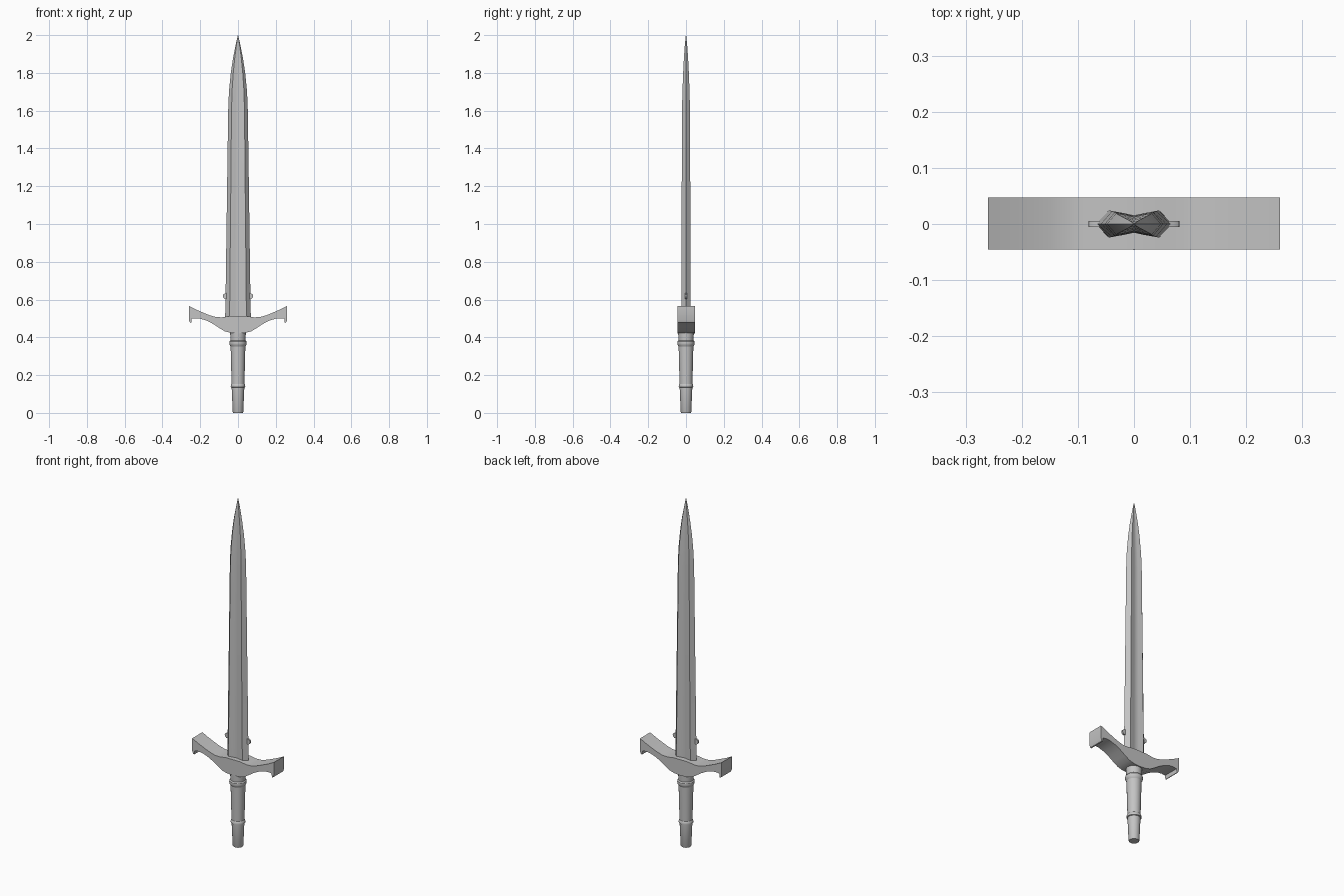
import bpy, bmesh, math

if "Cube" in bpy.data.objects:
    bpy.data.objects.remove(bpy.data.objects["Cube"])

steel = bpy.data.materials.new("grey steel")
steel.diffuse_color = (0.55, 0.55, 0.55, 1)
steel.use_nodes = True
steel.node_tree.nodes["Principled BSDF"].inputs["Base Color"].default_value = steel.diffuse_color


def finish(name, bm, angle=30):
    bmesh.ops.recalc_face_normals(bm, faces=bm.faces)
    mesh = bpy.data.meshes.new(name)
    bm.to_mesh(mesh)
    bm.free()
    mesh.materials.append(steel)
    ob = bpy.data.objects.new(name, mesh)
    bpy.context.collection.objects.link(ob)
    bpy.ops.object.select_all(action='DESELECT')
    ob.select_set(True)
    bpy.context.view_layer.objects.active = ob
    bpy.ops.object.shade_smooth_by_angle(angle=math.radians(angle))
    return ob


def loft(bm, rings):
    """Skin a stack of equal point rings and cap both ends."""
    vs = [[bm.verts.new(p) for p in ring] for ring in rings]
    n = len(vs[0])
    for a, b in zip(vs, vs[1:]):
        for i in range(n):
            j = (i + 1) % n
            bm.faces.new((a[i], a[j], b[j], b[i]))
    bm.faces.new(vs[0][::-1])
    bm.faces.new(vs[-1])


def extrude_xz(bm, pts, y0, y1):
    loft(bm, [[(x, y, z) for x, z in pts] for y in (y0, y1)])


# Blade: bevelled edges with a shallow central fuller, (z, half width, half thickness)
stations = [(0.46, 0.069, 0.024), (0.60, 0.066, 0.024), (1.10, 0.059, 0.023),
            (1.60, 0.052, 0.021), (1.70, 0.048, 0.019), (1.80, 0.038, 0.015),
            (1.88, 0.026, 0.011), (1.95, 0.012, 0.006), (2.0, 0.0008, 0.0008)]
section = [(-1, 0), (-0.66, -1), (-0.25, -0.8), (0, -0.65), (0.25, -0.8), (0.66, -1),
           (1, 0), (0.66, 1), (0.25, 0.8), (0, 0.65), (-0.25, 0.8), (-0.66, 1)]
bm = bmesh.new()
loft(bm, [[(u * w, v * t, z) for u, v in section] for z, w, t in stations])
finish("blade", bm)

# Small lugs on the blade edges above the guard
for side, name in ((-1, "left_lug"), (1, "right_lug")):
    bm = bmesh.new()
    outline = [(0.05, 0.602), (0.072, 0.604), (0.079, 0.611), (0.081, 0.619),
               (0.078, 0.627), (0.071, 0.632), (0.05, 0.636)]
    extrude_xz(bm, [(side * x, z) for x, z in outline], -0.005, 0.005)
    finish(name, bm)

# Crossguard: curved profile with hooked ends
top = [(0.0, 0.512), (0.045, 0.512), (0.085, 0.506), (0.115, 0.507), (0.15, 0.517),
       (0.18, 0.529), (0.22, 0.546), (0.26, 0.566)]
bottom = [(0.26, 0.492), (0.254, 0.478), (0.248, 0.476), (0.245, 0.498), (0.225, 0.501),
          (0.20, 0.499), (0.165, 0.488), (0.13, 0.470), (0.10, 0.450),
          (0.07, 0.432), (0.04, 0.424), (0.0, 0.421)]
half = top + bottom
outline = half + [(-x, z) for x, z in half[-2:0:-1]]
bm = bmesh.new()
extrude_xz(bm, outline, -0.045, 0.047)
finish("crossguard", bm)

# Grip: tapered handle with two raised bands
profile = [(0.026, 0.0), (0.028, 0.004), (0.0335, 0.134), (0.038, 0.136),
           (0.0385, 0.142), (0.037, 0.150), (0.034, 0.154), (0.039, 0.352), (0.044, 0.360),
           (0.046, 0.368), (0.045, 0.378), (0.040, 0.384), (0.042, 0.44)]
N = 24
bm = bmesh.new()
loft(bm, [[(r * math.cos(2 * math.pi * i / N), r * math.sin(2 * math.pi * i / N), z)
           for i in range(N)] for r, z in profile])
finish("grip", bm)
